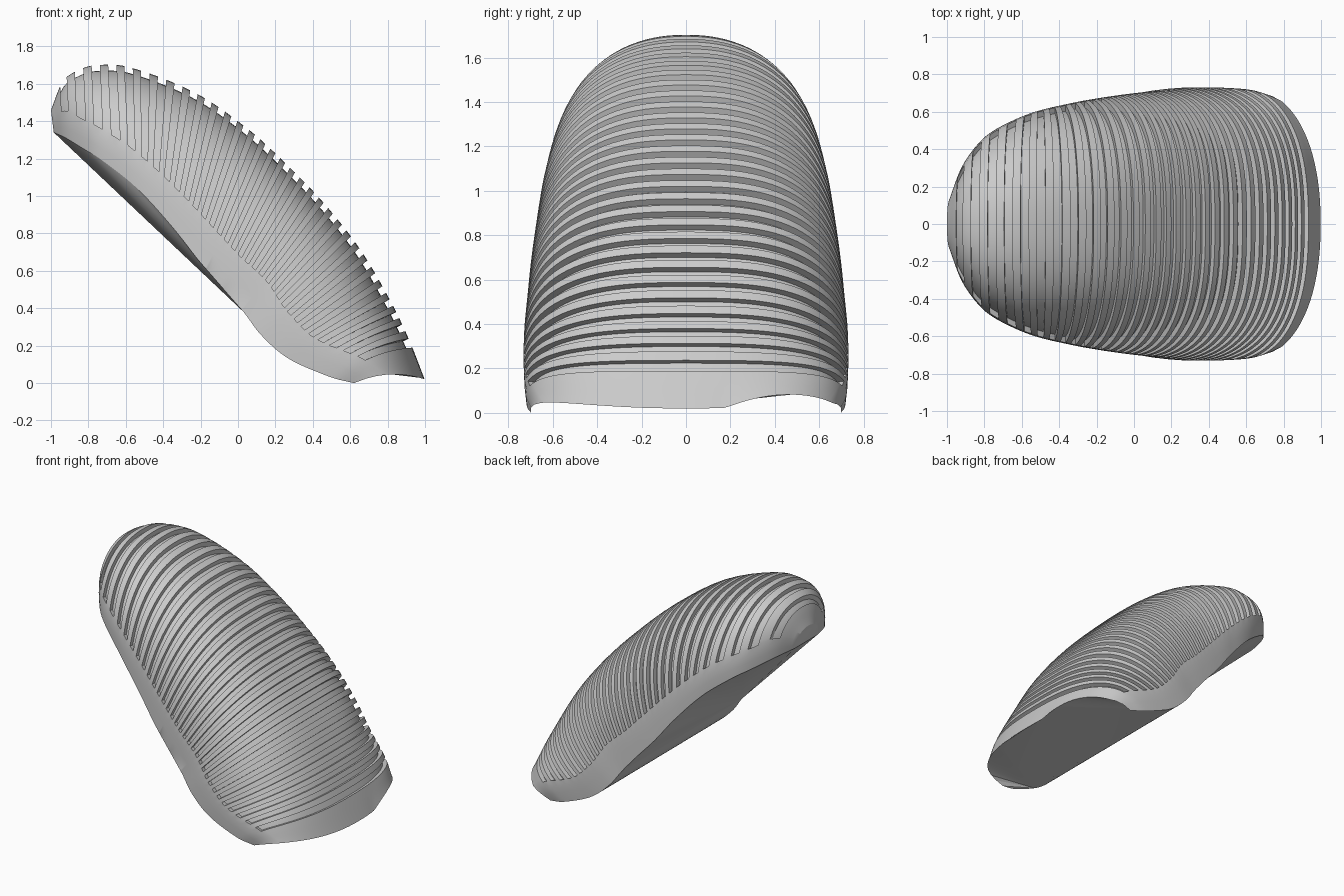
import bpy, bmesh, math
from mathutils import Vector

if "Cube" in bpy.data.objects:
    bpy.data.objects.remove(bpy.data.objects["Cube"])

GROOVES = 32      # number of cross grooves
DEPTH = 0.032     # groove depth
HALF = 0.25       # half groove width, in groove pitches
SEG = 44          # segments over the arch

# stations: position, ridge x z, rim x z, half width, groove end height, squareness
KEYS = [
    (-1.2, -1.00, 1.46, -0.985, 1.34, 0.13, 0.50, 2.2),
    (0,    -0.935, 1.615, -0.92, 1.31, 0.31, 0.48, 2.2),
    (1,    -0.85, 1.675, -0.83, 1.255, 0.44, 0.38, 2.2),
    (2,    -0.76, 1.70, -0.74, 1.20, 0.515, 0.34, 2.2),
    (4,    -0.585, 1.69, -0.56, 1.06, 0.60, 0.31, 2.25),
    (8,    -0.235, 1.555, -0.36, 0.845, 0.655, 0.27, 2.4),
    (12,    0.045, 1.365, -0.21, 0.655, 0.685, 0.265, 2.55),
    (16,    0.265, 1.165, -0.08, 0.51, 0.705, 0.26, 2.7),
    (20,    0.47, 0.95,  0.03, 0.38, 0.72, 0.285, 2.8),
    (24,    0.66, 0.705,  0.13, 0.25, 0.735, 0.27, 2.8),
    (28,    0.82, 0.43,  0.28, 0.125, 0.74, 0.30, 2.7),
    (31,    0.922, 0.215, 0.50, 0.03, 0.735, 0.38, 2.5),
    (32.5,  0.998, 0.02, 0.62, 0.00, 0.715, 0.45, 2.2),
]
LAST = KEYS[-1][0]


def station(u):
    """Smooth interpolation of the key stations."""
    i = 0
    while i < len(KEYS) - 2 and u > KEYS[i + 1][0]:
        i += 1
    a, b = KEYS[i], KEYS[i + 1]
    p, n = KEYS[max(i - 1, 0)], KEYS[min(i + 2, len(KEYS) - 1)]
    h = b[0] - a[0]
    t = (u - a[0]) / h
    out = []
    for c in range(1, 8):
        m0 = (b[c] - p[c]) / (b[0] - p[0]) * h
        m1 = (n[c] - a[c]) / (n[0] - a[0]) * h
        out.append((2*t**3 - 3*t*t + 1) * a[c] + (t**3 - 2*t*t + t) * m0
                   + (3*t*t - 2*t**3) * b[c] + (t**3 - t*t) * m1)
    return out


def ring(u, depth):
    """One arched cross-section, from one rim over the ridge to the other."""
    px, pz, rx, rz, w, f, power = station(u)
    foot, up = Vector((rx, 0, rz)), Vector((px - rx, 0, pz - rz))
    h = up.length
    up.normalize()
    aq = math.asin(f ** (power / 2))
    # plain skirt, then the groove end doubled to form its end wall
    angles = [(0, 0), (aq / 3, 0), (aq * 2 / 3, 0), (aq, 0)]
    angles += [(aq + (math.pi - 2 * aq) * k / SEG, depth) for k in range(SEG + 1)]
    angles += [(math.pi - a, 0) for a, d in reversed(angles[:4])]
    lip = 0.036 * min(1, max(0, (u - 27) / 4))
    wave = 0.045 * max(0, (u - 31.25) / 1.25)
    pts = []
    for a, d in angles:
        c, s = math.cos(a), max(math.sin(a), 0)
        ca, sa = abs(c) ** (2 / power), s ** (2 / power)
        side = 1 if c > 0 else -1
        nrm = Vector((ca ** (power - 1) / w, sa ** (power - 1) / h)).normalized()
        tuck = 1 - 0.025 * max(0, 1 - sa / f)
        y = -side * (w * ca * tuck - d * nrm.x)
        p = foot + up * (h * sa - d * nrm.y)
        z = p.z + lip * 4 * sa * (1 - sa)
        z += wave * max(0, 1 - ((y - 0.42) / 0.24) ** 2)
        pts.append((p.x, y, z))
    return pts


# cross-sections along the shell: plain end, grooves, plain lip
sections = [(-1.2, 0), (-1.0, 0), (-0.8, 0), (-0.6, 0), (-0.4, 0)]
for g in range(GROOVES):
    sections += [(g - HALF, 0), (g - HALF, DEPTH), (g, DEPTH), (g + HALF, DEPTH),
                 (g + HALF, 0)]
    if g < GROOVES - 1:
        sections.append((g + 0.5, 0))
sections += [(LAST - 1.25 + 0.25 * k, 0) for k in range(1, 6)]

bm = bmesh.new()
rows = [[bm.verts.new(p) for p in ring(u, d)] for u, d in sections]
n = len(rows[0])
for r0, r1 in zip(rows, rows[1:]):
    for j in range(n - 1):
        bm.faces.new((r0[j], r0[j + 1], r1[j + 1], r1[j]))


def bridge(r, start):
    """Close an end section by joining it from side to side."""
    for j in range(start, n // 2):
        quad = [r[j], r[j + 1], r[n - 2 - j], r[n - 1 - j]]
        quad = list(dict.fromkeys(quad))
        if len(quad) > 2:
            bm.faces.new(quad)


def fan(centre, edge):
    """Triangles from one corner to a run of rim points."""
    for a, b in zip(edge, edge[1:]):
        bm.faces.new((centre, a, b))


# underside: rear fan from one waist corner, ruled middle, front panel and gussets
mid = next(k for k, (u, d) in enumerate(sections) if u >= 20)
fore = next(k for k, (u, d) in enumerate(sections) if u >= 28.5)
front = next(j for j, v in enumerate(rows[-1]) if v.co.y > -0.33)
bridge(rows[0], 0)
bridge(rows[-1], front)
for r0, r1 in zip(rows[mid:fore], rows[mid + 1:fore + 1]):
    bm.faces.new((r0[0], r1[0], r1[-1], r0[-1]))
fan(rows[mid][0], [r[0] for r in rows[mid - 1::-1]] + [r[-1] for r in rows[:mid + 1]])
bm.faces.new((rows[fore][0], rows[-1][front], rows[-1][n - 1 - front], rows[fore][-1]))
for e in (0, -1):
    tip = rows[-1] if e == 0 else rows[-1][::-1]
    fan(rows[fore][e], [r[e] for r in rows[fore + 1:]] + tip[1:front + 1])

bmesh.ops.remove_doubles(bm, verts=bm.verts, dist=1e-5)
bmesh.ops.recalc_face_normals(bm, faces=bm.faces)
low = min(v.co.z for v in bm.verts)
bmesh.ops.translate(bm, verts=bm.verts, vec=(0, 0, -low))

mesh = bpy.data.meshes.new("ribbed_shell")
bm.to_mesh(mesh)
bm.free()
shell = bpy.data.objects.new("ribbed_shell", mesh)
bpy.context.collection.objects.link(shell)

grey = bpy.data.materials.new("light_grey")
grey.diffuse_color = (0.6, 0.6, 0.6, 1)
grey.use_nodes = True
grey.node_tree.nodes["Principled BSDF"].inputs["Base Color"].default_value = grey.diffuse_color
mesh.materials.append(grey)

bpy.context.view_layer.objects.active = shell
shell.select_set(True)
bpy.ops.object.shade_smooth_by_angle(angle=math.radians(25))
